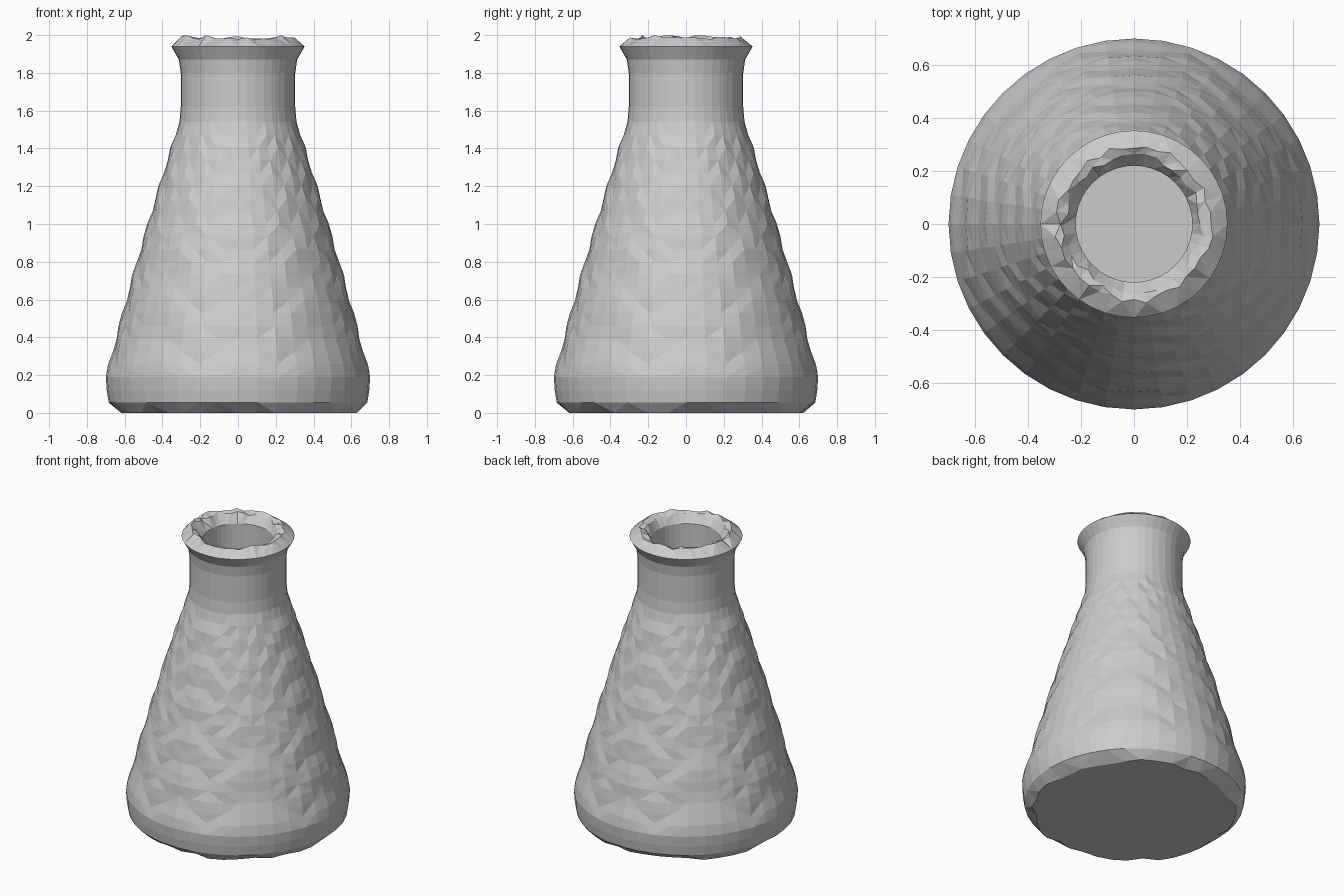
import bpy, bmesh, math, random

random.seed(4)
cube = bpy.data.objects.get("Cube")
if cube:
    bpy.data.objects.remove(cube, do_unlink=True)

SEGMENTS = 40
CELL = 0.067

# One plain grey for the whole flask
grey = bpy.data.materials.new("light grey")
grey.use_nodes = True
grey.diffuse_color = (0.6, 0.6, 0.6, 1)
grey.node_tree.nodes["Principled BSDF"].inputs["Base Color"].default_value = grey.diffuse_color


def cone_rows(low, high, count):
    """Evenly spaced (radius, height) points, slightly bowed outwards."""
    rows = []
    for i in range(1, count):
        t = i / count
        bow = 0.012 * math.sin(math.pi * t)
        rows.append((low[0] + (high[0] - low[0]) * t + bow,
                     low[1] + (high[1] - low[1]) * t, "body"))
    return rows


# Outer wall from foot to lip, then down the inside to the floor
foot, shoulder = (0.70, 0.19), (0.31, 1.54)
profile = [(0.62, 0.0, "foot"), (0.685, 0.055, "wall"), (0.695, 0.12, "wall"), (*foot, "wall")]
profile += cone_rows(foot, shoulder, 20)
profile += [(*shoulder, "wall"), (0.303, 1.62, "wall"), (0.303, 1.8, "wall"),
            (0.313, 1.87, "wall"), (0.353, 1.94, "wall"), (0.29, 1.995, "lip"),
            (0.255, 1.98, "lip"), (0.22, 1.92, "wall"), (0.22, 1.53, "wall"),
            (0.61, 0.2, "wall"), (0.58, 0.08, "wall")]


def ring_vertex(bm, radius, height, kind, angle):
    c, s = math.cos(angle), math.sin(angle)
    if kind == "body":
        # stepped ripples forming chevrons round the cone
        radius += 0.006 * math.sin(math.tau * radius * max(abs(c), abs(s)) / CELL)
    elif kind == "foot":
        radius += random.uniform(-0.025, 0.025)
    elif kind == "lip":
        # chipped, uneven rim
        radius += random.uniform(-0.012, 0.012)
        height += random.uniform(-0.018, 0.005)
    return bm.verts.new((radius * c, radius * s, height))


bm = bmesh.new()
rings = []
for radius, height, kind in profile:
    rings.append([ring_vertex(bm, radius, height, kind, math.tau * k / SEGMENTS)
                  for k in range(SEGMENTS)])
for lower, upper in zip(rings, rings[1:]):
    for k in range(SEGMENTS):
        n = (k + 1) % SEGMENTS
        bm.faces.new((lower[k], lower[n], upper[n], upper[k]))

# Underside and inner floor
bm.faces.new(list(reversed(rings[0])))
bm.faces.new(rings[-1])
bmesh.ops.triangulate(bm, faces=[f for f in bm.faces if len(f.verts) == 4])
bmesh.ops.recalc_face_normals(bm, faces=bm.faces)

mesh = bpy.data.meshes.new("conical_flask")
bm.to_mesh(mesh)
bm.free()
mesh.materials.append(grey)
flask = bpy.data.objects.new("conical_flask", mesh)
bpy.context.collection.objects.link(flask)
